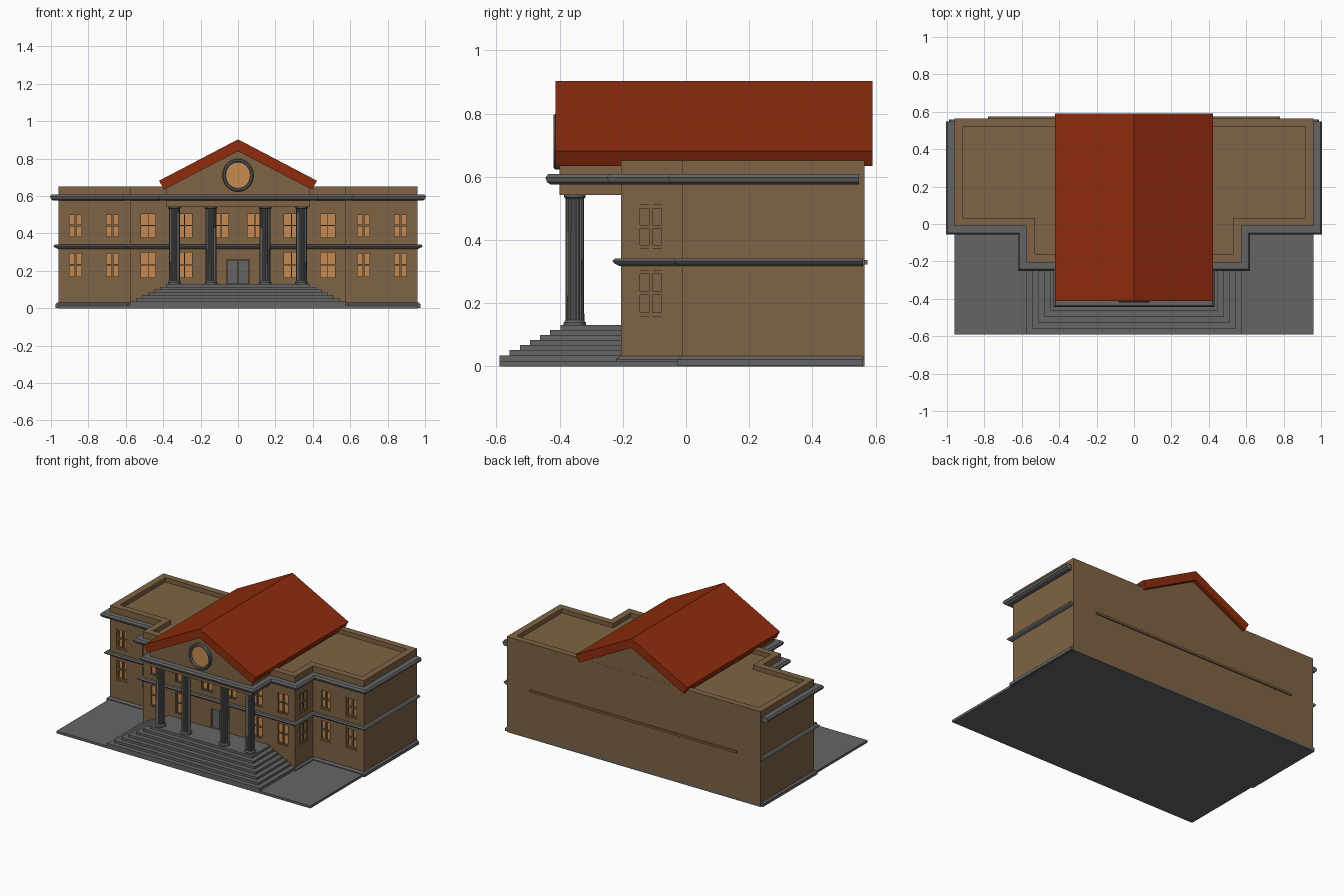
import bpy, bmesh
from math import cos, sin, pi

cube = bpy.data.objects.get("Cube")
if cube:
    bpy.data.objects.remove(cube)


def material(name, rgb):
    m = bpy.data.materials.new(name)
    m.use_nodes = True
    m.diffuse_color = (*rgb, 1)
    m.node_tree.nodes["Principled BSDF"].inputs["Base Color"].default_value = (*rgb, 1)
    return m


BROWN = material("brown wall", (0.21, 0.126, 0.058))
GREY = material("grey stone", (0.13, 0.13, 0.13))
RED = material("red roof", (0.275, 0.025, 0.004))
GLASS = material("warm glass", (0.57, 0.26, 0.085))


def loft(bm, rings):
    """Skin a stack of equal rings and cap both ends."""
    rows = [[bm.verts.new(p) for p in ring] for ring in rings]
    n = len(rows[0])
    for a, b in zip(rows, rows[1:]):
        for i in range(n):
            j = (i + 1) % n
            bm.faces.new((a[i], a[j], b[j], b[i]))
    bm.faces.new(rows[0][::-1])
    bm.faces.new(rows[-1])


def box(bm, x0, x1, y0, y1, z0, z1):
    loft(bm, [[(x0, y0, z), (x1, y0, z), (x1, y1, z), (x0, y1, z)] for z in (z0, z1)])


def finish(bm, name, mat):
    bmesh.ops.recalc_face_normals(bm, faces=bm.faces)
    mesh = bpy.data.meshes.new(name)
    bm.to_mesh(mesh)
    bm.free()
    mesh.materials.append(mat)
    ob = bpy.data.objects.new(name, mesh)
    bpy.context.scene.collection.objects.link(ob)
    return ob


# Stepped floor plan, right half, from the front round to the back
PORTICO = [(0.385, -0.40), (0.385, -0.205)]
BLOCK = [(0.575, -0.205), (0.575, -0.012), (0.96, -0.012)]
BACK = 0.565


def plan(half, d, z, back=BACK):
    right = [(x + d, y - d, z) for x, y in half] + [(half[-1][0] + d, back, z)]
    return right + [(-x, y, z) for x, y, z in reversed(right)]


def layers(name, half, levels, mat, back=BACK):
    bm = bmesh.new()
    loft(bm, [plan(half, d, z, back) for z, d in levels])
    return finish(bm, name, mat)


# Walls, with the parapet and the window recesses cut out
walls = layers("walls", BLOCK, [(0.005, 0), (0.652, 0)], BROWN)
cuts, panes, bars, blinds, doors = (bmesh.new() for _ in range(5))
loft(cuts, [plan(BLOCK, -0.045, z, 0.522) for z in (0.622, 0.72)])

SILLS = ((0.16, 0.303), (0.374, 0.51))


def window(x, face, z0, z1, border):
    w = 0.043
    box(cuts, x - w, x + w, face - 0.02, face + 0.022, z0, z1)
    box(panes, x - w, x + w, face + 0.016, face + 0.024, z0, z1)
    y0, y1 = face + 0.004, face + 0.02
    for s in (-1, 1):
        edge = x + s * (w - border / 2)
        box(bars, edge - border / 2, edge + border / 2, y0, y1, z0, z1)
    box(bars, x - w, x + w, y0, y1, z0, z0 + border)
    box(bars, x - w, x + w, y0, y1, z1 - border, z1)
    t = border / 2
    box(bars, x - t, x + t, y0, y1, z0, z1)
    mid = (z0 + z1) / 2
    box(bars, x - w, x + w, y0 + 0.002, y1, mid - t, mid + t)


for s in (-1, 1):
    for level, (z0, z1) in enumerate(SILLS):
        for x in (0.67, 0.868):
            window(s * x, -0.012, z0, z1, 0.011)
        for x in (0.09, 0.285, 0.48)[1 - level:]:
            window(s * x, -0.205, z0, z1, 0.005)
        # Shuttered windows on the sides of the middle block
        def side(bm, d0, d1, y0, y1, a, b):
            box(bm, *sorted((s * (0.575 - d0), s * (0.575 - d1))), y0, y1, a, b)
        side(cuts, -0.02, 0.022, -0.155, -0.068, z0, z1)
        for y in (-0.155, -0.1165, -0.078):
            side(blinds, 0.004, 0.024, y, y + 0.01, z0, z1)
        for z in (z0, (z0 + z1) / 2 - 0.005, z1 - 0.01):
            side(blinds, 0.005, 0.024, -0.155, -0.068, z, z + 0.01)

# Double door
box(cuts, -0.062, 0.062, -0.23, -0.18, 0.132, 0.262)
for s in (-1, 1):
    box(doors, *sorted((s * 0.002, s * 0.057)), -0.196, -0.178, 0.13, 0.257)

cutter = finish(cuts, "wall_cutter", BROWN)
cutter.hide_render = True
cutter.hide_set(True)
mod = walls.modifiers.new("recesses", "BOOLEAN")
mod.operation = "DIFFERENCE"
mod.solver = "EXACT"
mod.object = cutter
finish(panes, "window_panes", GLASS)
finish(bars, "window_frames", BROWN)
finish(blinds, "side_window_shutters", BROWN)
finish(doors, "front_door", GREY)

# Stone mouldings that follow the plan
layers("plinth", BLOCK, [(0.002, 0.015), (0.022, 0.015), (0.032, 0.004)], GREY, 0.56)
layers("middle_band", BLOCK,
       [(0.318, 0.006), (0.326, 0.022), (0.334, 0.028), (0.341, 0.02)], GREY, 0.56)
layers("cornice", PORTICO + BLOCK,
       [(0.575, 0.028), (0.583, 0.04), (0.598, 0.045), (0.609, 0.036)], GREY, 0.548)
bm = bmesh.new()
box(bm, -0.78, 0.78, 0.55, 0.574, 0.322, 0.336)
finish(bm, "back_band", BROWN)

# Paved forecourt and steps on three sides
bm = bmesh.new()
box(bm, -0.96, 0.96, -0.59, BACK, 0, 0.016)
finish(bm, "forecourt", GREY)
bm = bmesh.new()
for i in range(7):
    d, z = 0.032 * i, 0.016 * i
    box(bm, d - 0.577, 0.577 - d, d - 0.59, -0.19, z + 0.002, z + 0.035)
finish(bm, "steps", GREY)

# Fluted columns with round bases and capitals
for i, x in enumerate((-0.34, -0.145, 0.145, 0.34)):
    bm = bmesh.new()

    def ring(r, z, flute=0):
        return [(x + (r - flute * (k % 2)) * cos(k * pi / 16),
                 -0.352 + (r - flute * (k % 2)) * sin(k * pi / 16), z) for k in range(32)]
    loft(bm, [ring(0.035, 0.129), ring(0.035, 0.139), ring(0.031, 0.143),
              ring(0.03, 0.146, 0.003), ring(0.029, 0.53, 0.003),
              ring(0.034, 0.536), ring(0.034, 0.548)])
    finish(bm, f"column_{i + 1}", GREY)

# Gable body over the portico
bm = bmesh.new()
gable = [(-0.385, 0.542), (0.385, 0.542), (0.385, 0.645), (0, 0.85), (-0.385, 0.645)]
loft(bm, [[(x, y, z) for x, z in gable] for y in (-0.40, 0.564)])
finish(bm, "gable", BROWN)

# Pitched roof slab
bm = bmesh.new()
slab = [(0, 0.903), (0.422, 0.682), (0.396, 0.634), (0, 0.84), (-0.396, 0.634), (-0.422, 0.682)]
loft(bm, [[(x, y, z) for x, z in slab] for y in (-0.413, 0.59)])
finish(bm, "roof", RED)


# Oval window in the gable: stone ring and pane
def oval(r, y):
    return [(r * cos(k * pi / 16), y, 0.711 + 1.06 * r * sin(k * pi / 16)) for k in range(32)]


bm = bmesh.new()
profile = [(0.083, -0.39), (0.083, -0.414), (0.078, -0.42), (0.07, -0.42), (0.066, -0.414), (0.066, -0.39)]
rows = [[bm.verts.new(p) for p in oval(r, y)] for r, y in profile]
for a, b in zip(rows, rows[1:]):
    for k in range(32):
        bm.faces.new((a[k], a[k - 1], b[k - 1], b[k]))
for k in range(32):
    bm.faces.new((rows[-1][k], rows[-1][k - 1], rows[0][k - 1], rows[0][k]))
finish(bm, "oval_window_ring", GREY)
bm = bmesh.new()
loft(bm, [oval(0.067, y) for y in (-0.404, -0.396)])
finish(bm, "oval_window_pane", GLASS)
